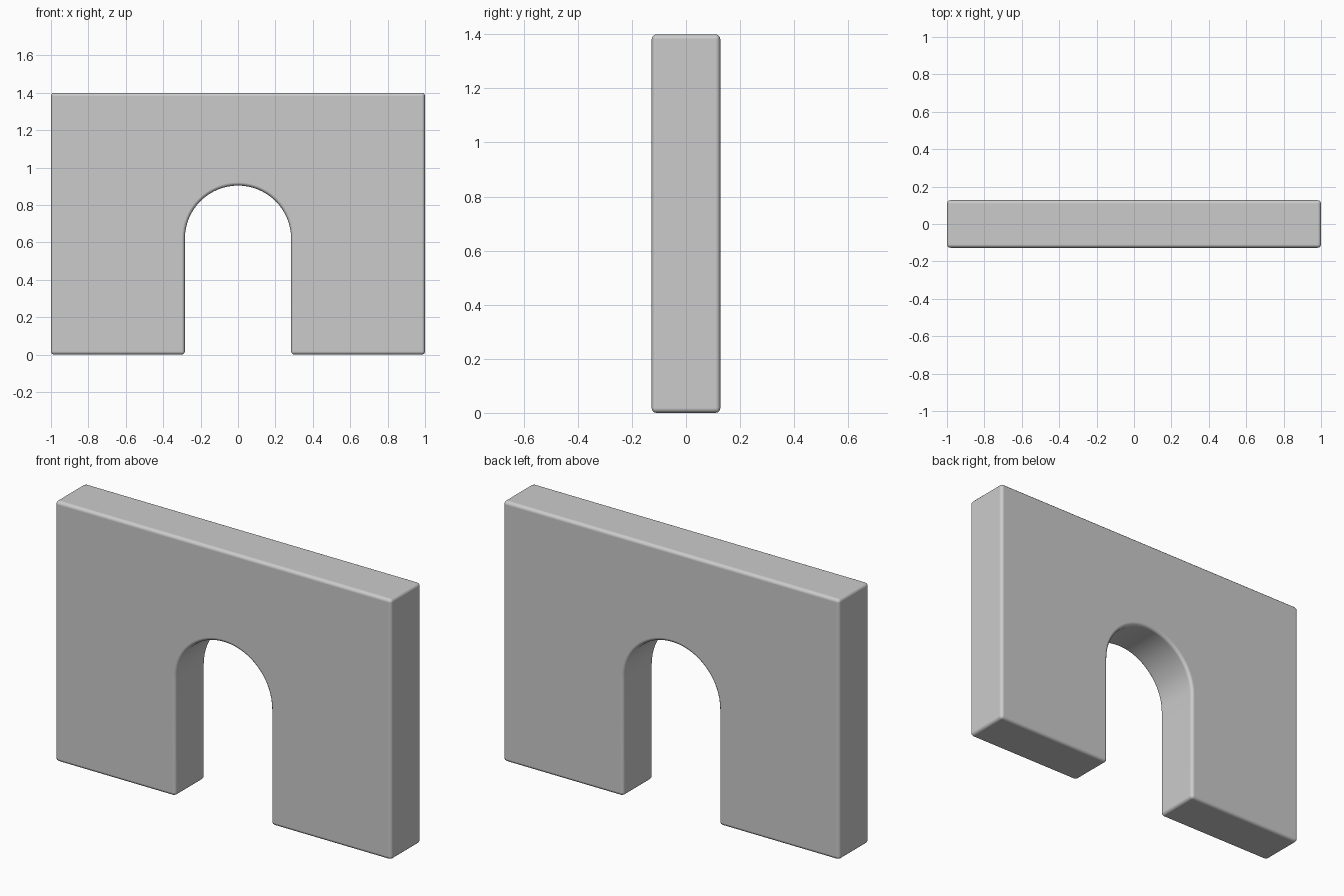
import bpy, bmesh, math

if "Cube" in bpy.data.objects:
    bpy.data.objects.remove(bpy.data.objects["Cube"])

W, H, D = 1.0, 1.4, 0.127      # half width, height, half depth
R, SPRING = 0.284, 0.62        # arch radius and springing height
SEG = 32

# Front outline: outer rectangle with an arched doorway
outline = [(-R, 0), (-W, 0), (-W, H), (W, H), (W, 0), (R, 0)]
outline += [(R * math.cos(math.pi * i / SEG), SPRING + R * math.sin(math.pi * i / SEG))
            for i in range(SEG + 1)]

# Extrude the outline through the wall thickness
bm = bmesh.new()
face = bm.faces.new([bm.verts.new((x, -D, z)) for x, z in outline])
ext = bmesh.ops.extrude_face_region(bm, geom=[face])
bmesh.ops.translate(bm, vec=(0, 2 * D, 0),
                    verts=[g for g in ext["geom"] if isinstance(g, bmesh.types.BMVert)])
bmesh.ops.recalc_face_normals(bm, faces=bm.faces)
mesh = bpy.data.meshes.new("arched_wall")
bm.to_mesh(mesh)
bm.free()
wall = bpy.data.objects.new("arched_wall", mesh)
bpy.context.collection.objects.link(wall)

# Softly rounded edges
bevel = wall.modifiers.new("rounded_edges", 'BEVEL')
bevel.width = 0.018
bevel.segments = 3
bevel.limit_method = 'ANGLE'
bevel.angle_limit = math.radians(40)
bevel.harden_normals = True

bpy.context.view_layer.objects.active = wall
wall.select_set(True)
bpy.ops.object.shade_smooth()
